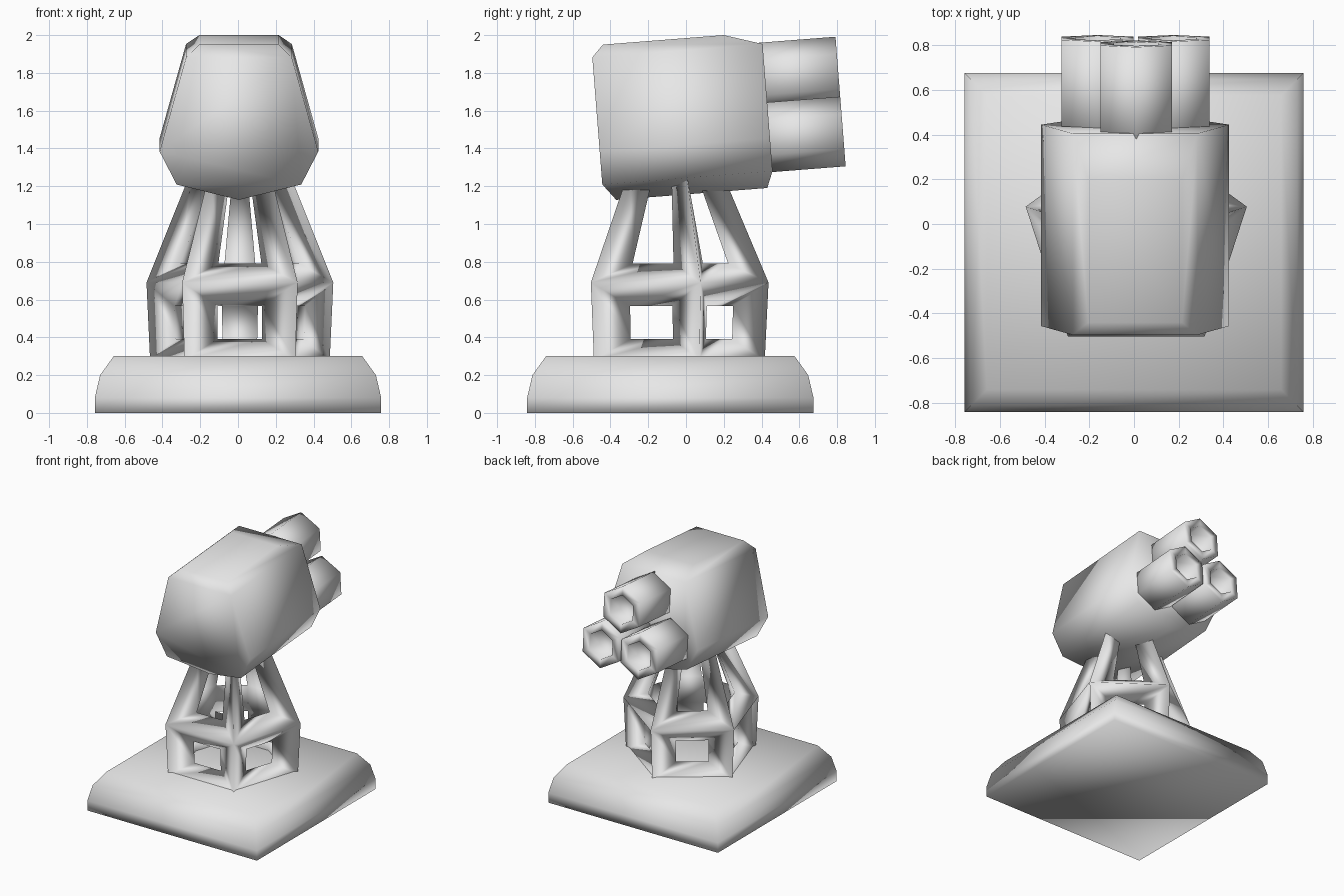
import bpy, bmesh, math
from mathutils import Matrix, Vector

if "Cube" in bpy.data.objects:
    bpy.data.objects.remove(bpy.data.objects["Cube"])

grey = bpy.data.materials.new("light_grey")
grey.diffuse_color = (0.8, 0.8, 0.8, 1)
grey.use_nodes = True
grey.node_tree.nodes["Principled BSDF"].inputs["Base Color"].default_value = grey.diffuse_color


def finish(name, bm):
    """Turn a bmesh into a smooth grey object."""
    bmesh.ops.remove_doubles(bm, verts=bm.verts, dist=0.0005)
    bmesh.ops.recalc_face_normals(bm, faces=bm.faces)
    for f in bm.faces:
        f.smooth = True
    me = bpy.data.meshes.new(name)
    bm.to_mesh(me)
    bm.free()
    me.materials.append(grey)
    ob = bpy.data.objects.new(name, me)
    bpy.context.collection.objects.link(ob)
    return ob


def loft(bm, rings, cap_start=True, cap_end=True):
    """Skin closed rings of equal length."""
    rows = [[bm.verts.new(p) for p in r] for r in rings]
    n = len(rows[0])
    for a, b in zip(rows, rows[1:]):
        for i in range(n):
            j = (i + 1) % n
            bm.faces.new((a[i], a[j], b[j], b[i]))
    if cap_start:
        bm.faces.new(rows[0])
    if cap_end:
        bm.faces.new(rows[-1])


# Base slab with a stepped bevel
bm = bmesh.new()
loft(bm, [[(sx * h, -0.083 + sy * h, z)
           for sx, sy in ((-1, -1), (1, -1), (1, 1), (-1, 1))]
          for h, z in ((0.758, 0), (0.758, 0.08), (0.73, 0.2), (0.658, 0.3))])
finish("base", bm)

# Five-sided open support frame with beams of triangular section
CENTRE = Vector((0.01, -0.083, 0))


def outer(k, r, z):
    a = math.pi / 2 + k * math.tau / 5
    return CENTRE + Vector((r * math.cos(a), r * math.sin(a), z))


def inner(k, side, r, half, z):
    a = math.pi / 2 + (k + 0.5) * math.tau / 5
    n = Vector((math.cos(a), math.sin(a), 0))
    t = Vector((-n.y, n.x, 0))
    return CENTRE + n * (r * math.cos(math.pi / 5) - 0.09) + t * side * half + Vector((0, 0, z))


outer_rings = [(0.50, 0.28), (0.52, 0.69), (0.263, 1.3)]
# hole levels: outer radius, half width, height
holes = [(0.505, 0.118, 0.39), (0.513, 0.118, 0.565),
         (0.477, 0.114, 0.79), (0.263, 0.045, 1.3)]
bm = bmesh.new()


def quad(*pts):
    bm.faces.new([bm.verts.new(p) for p in pts])


for k in range(5):
    for panel in range(2):
        lo, hi = outer_rings[panel], outer_rings[panel + 1]
        h0, h1 = holes[panel * 2], holes[panel * 2 + 1]
        o = [outer(k, *lo), outer(k + 1, *lo), outer(k + 1, *hi), outer(k, *hi)]
        i = [inner(k, -1, *h0), inner(k, 1, *h0), inner(k, 1, *h1), inner(k, -1, *h1)]
        for e in range(4):      # sloping border round each opening
            f = (e + 1) % 4
            quad(o[e], o[f], i[f], i[e])
    # inside faces of the horizontal beams and the posts
    levels = [(0.505, 0.118, 0.28)] + holes
    for n, (a, b) in enumerate(zip(levels, levels[1:])):
        if n in (0, 2):
            quad(inner(k, -1, *a), inner(k, 1, *a), inner(k, 1, *b), inner(k, -1, *b))
        quad(inner(k, 1, *a), inner(k + 1, -1, *a),
             inner(k + 1, -1, *b), inner(k, 1, *b))
finish("support_frame", bm)

# Tilted head and barrels share one local frame (y along the barrels)
tilt = Matrix.Translation((0.005, 0, 1.57)) @ Matrix.Rotation(math.radians(4.5), 4, 'X')

# Head: hexagonal ends, raised top panel and a keel underneath
bm = bmesh.new()
points = [(0, -0.403, -0.412), (0, 0.399, -0.412)]
for s in (-1, 1):
    for y in (-0.47, 0.434):
        points += [(s * 0.28, y, 0.35), (s * 0.42, y, -0.15), (s * 0.33, y, -0.325)]
    points += [(s * 0.21, -0.409, 0.413), (s * 0.21, 0.233, 0.413)]
for p in points:
    bm.verts.new(p)
bmesh.ops.convex_hull(bm, input=bm.verts)
bmesh.ops.dissolve_limit(bm, angle_limit=0.01, verts=bm.verts, edges=bm.edges)
finish("head", bm).matrix_world = tilt

# Three hexagonal barrels with bored ends
for name, cx, cz in (("barrel_top", 0.005, 0.173),
                     ("barrel_left", -0.168, -0.145),
                     ("barrel_right", 0.172, -0.145)):
    bm = bmesh.new()
    loft(bm, [[(cx + r * math.sin(k * math.tau / 6), y, cz + r * math.cos(k * math.tau / 6))
               for k in range(6)]
              for r, y in ((0.185, 0.36), (0.185, 0.822), (0.115, 0.822), (0.11, 0.70))])
    finish(name, bm).matrix_world = tilt
